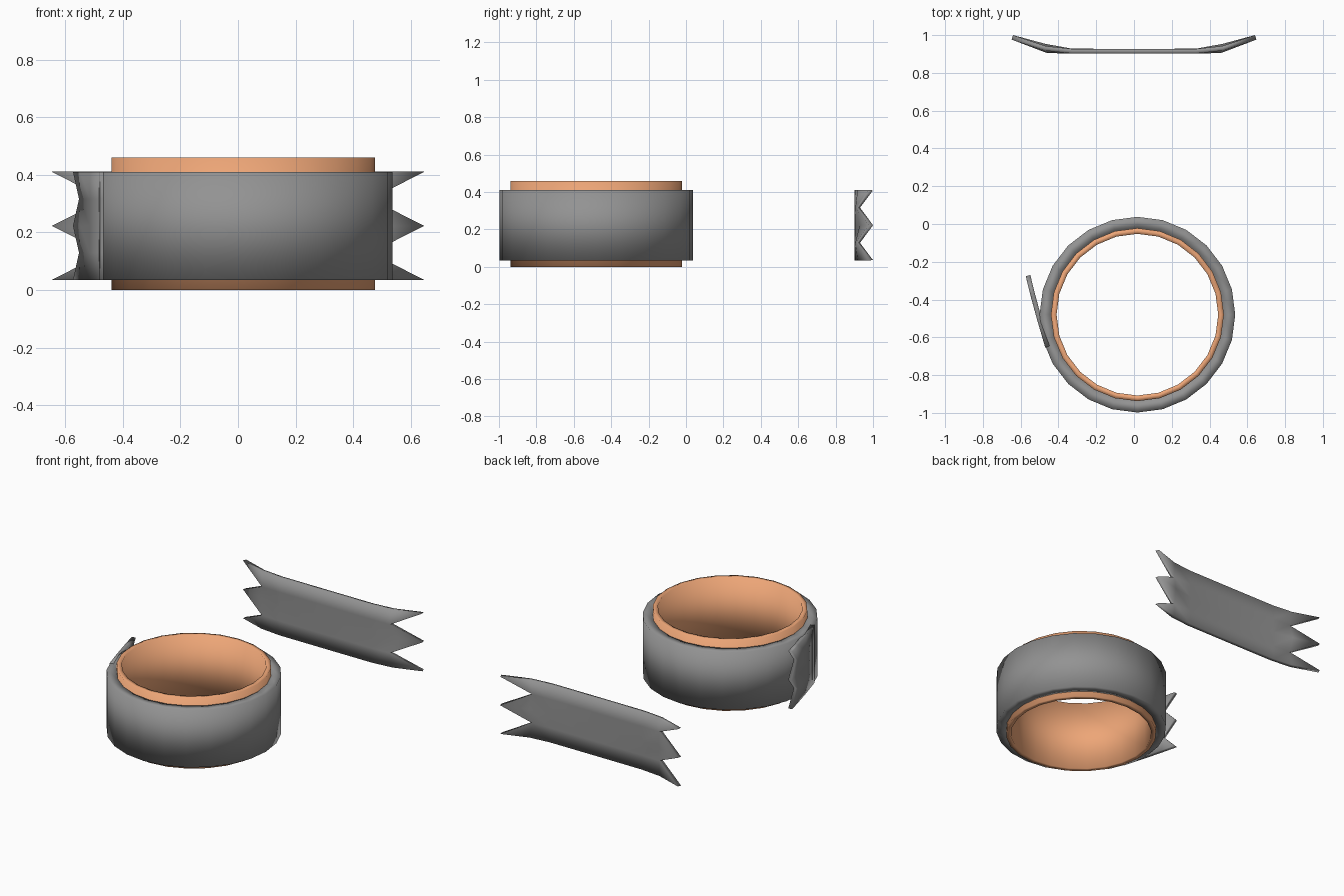
import bpy, bmesh, math

if "Cube" in bpy.data.objects:
    bpy.data.objects.remove(bpy.data.objects["Cube"])

CX, CY, SIDES = 0.018, -0.48, 24
ROWS = [0.035, 0.129, 0.2225, 0.316, 0.41]   # heights of tooth tips (even) and notches (odd)


def material(name, rgb):
    mat = bpy.data.materials.new(name)
    mat.diffuse_color = (*rgb, 1)
    mat.use_nodes = True
    mat.node_tree.nodes["Principled BSDF"].inputs["Base Color"].default_value = mat.diffuse_color
    return mat


CARDBOARD = material("cardboard", (0.85, 0.38, 0.185))
TAPE = material("dark_grey_tape", (0.29, 0.29, 0.29))


def add_object(name, bm, mat):
    bmesh.ops.remove_doubles(bm, verts=bm.verts, dist=1e-5)
    bmesh.ops.recalc_face_normals(bm, faces=bm.faces)
    for f in bm.faces:
        f.smooth = True
    mesh = bpy.data.meshes.new(name)
    bm.to_mesh(mesh)
    bm.free()
    mesh.materials.append(mat)
    ob = bpy.data.objects.new(name, mesh)
    bpy.context.collection.objects.link(ob)
    return ob


def ring(name, r_in, r_out, z0, z1, mat):
    """Rectangular section turned around the roll's axis."""
    bm = bmesh.new()
    profile = [(r_in, z0), (r_out, z0), (r_out, z1), (r_in, z1)]
    loops = []
    for i in range(SIDES):
        a = math.tau * i / SIDES
        loops.append([bm.verts.new((CX + r * math.cos(a), CY + r * math.sin(a), z))
                      for r, z in profile])
    for i in range(SIDES):
        a, b = loops[i], loops[(i + 1) % SIDES]
        for j in range(4):
            k = (j + 1) % 4
            bm.faces.new((a[j], b[j], b[k], a[k]))
    return add_object(name, bm, mat)


def torn_tape(name, edge_path, notch_path, middle_path, thickness, mirror=False):
    """Sheet of tape with a zigzag end; tooth rows reach one point further."""
    paths = [edge_path, notch_path, middle_path, notch_path, edge_path]
    bm = bmesh.new()
    for s in ((1, -1) if mirror else (1,)):
        grid = [[bm.verts.new((s * x, y, z)) for x, y in path]
                for path, z in zip(paths, ROWS)]
        for a, b in zip(grid, grid[1:]):
            n = min(len(a), len(b))
            for j in range(n - 1):
                bm.faces.new((a[j], a[j + 1], b[j + 1], b[j]))
            tip, notch = (a, b) if len(a) > n else (b, a)
            bm.faces.new((tip[n - 1], tip[n], notch[n - 1]))
    ob = add_object(name, bm, TAPE)
    mod = ob.modifiers.new("thickness", 'SOLIDIFY')
    mod.thickness = thickness
    mod.offset = 0
    return ob


# Cardboard core and the tape wound on it
ring("cardboard_core", 0.428, 0.458, 0.0, 0.46, CARDBOARD)
ring("tape_roll", 0.458, 0.518, 0.035, 0.41, TAPE)

# Loose end peeling off the roll, its root buried in the winding
loose = [(-0.458, -0.65), (-0.502, -0.50), (-0.537, -0.37), (-0.561, -0.273)]
torn_tape("loose_end", loose, loose[:2] + [(-0.540, -0.36)], loose, 0.025)

# Separate torn strip, both ends curling back
torn_tape("torn_strip",
          [(0.0, 0.914), (0.33, 0.915), (0.47, 0.930), (0.644, 0.988)],
          [(0.0, 0.914), (0.33, 0.914), (0.46, 0.918)],
          [(0.0, 0.914), (0.33, 0.916), (0.47, 0.941), (0.644, 0.988)],
          0.025, mirror=True)
